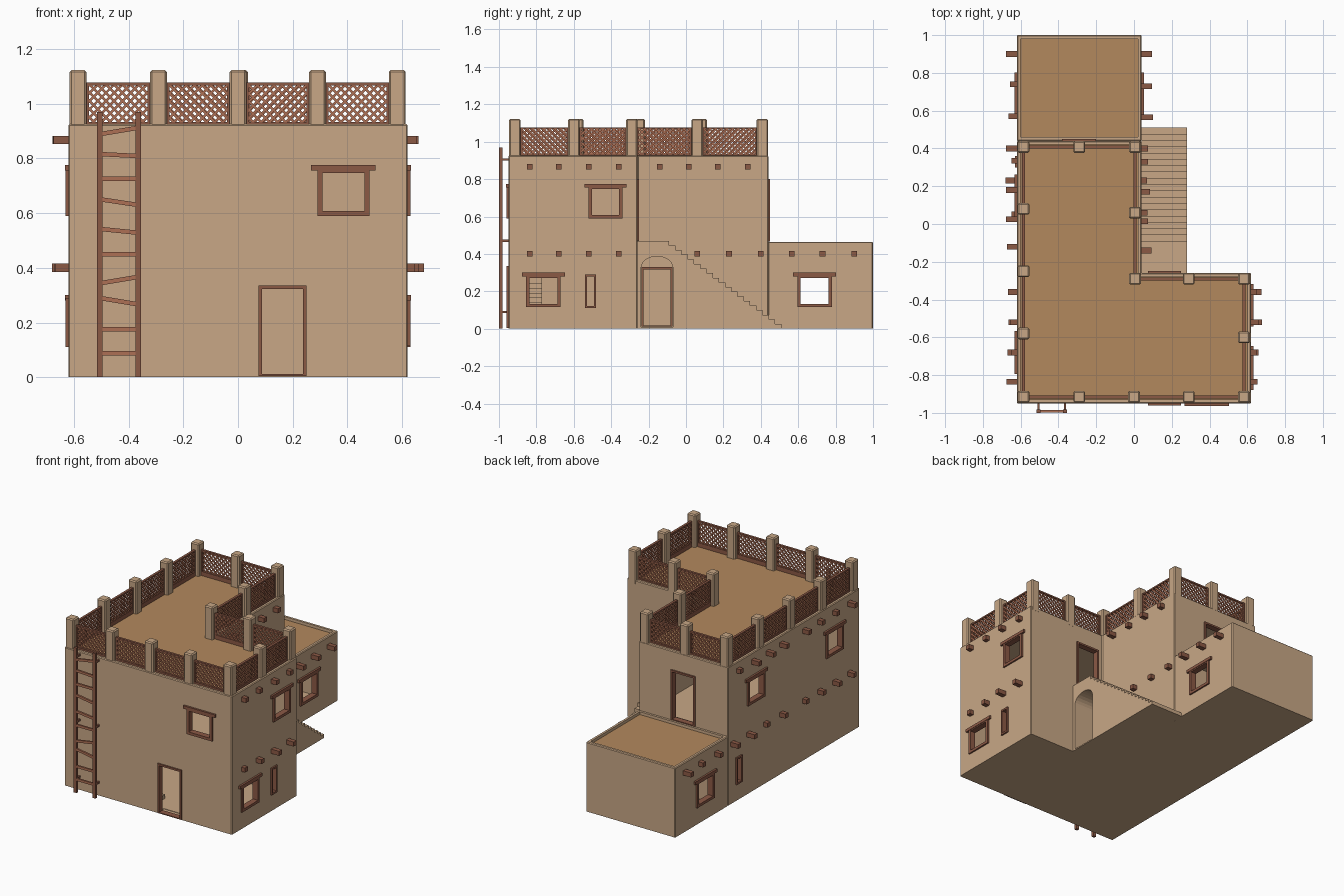
import bpy, bmesh, math, random
from mathutils import Matrix, Vector

if "Cube" in bpy.data.objects:
    bpy.data.objects.remove(bpy.data.objects["Cube"])

random.seed(4)


def material(name, rgb):
    m = bpy.data.materials.new(name)
    m.diffuse_color = (*rgb, 1)
    m.use_nodes = True
    m.node_tree.nodes["Principled BSDF"].inputs["Base Color"].default_value = m.diffuse_color
    return m


CLAY = material("clay", (0.58, 0.39, 0.24))
EARTH = material("roof_earth", (0.45, 0.25, 0.11))
WOOD = material("dark_wood", (0.26, 0.10, 0.06))
REED = material("lattice_wood", (0.42, 0.16, 0.09))


def finish(name, bm, mat):
    bmesh.ops.recalc_face_normals(bm, faces=bm.faces[:])
    me = bpy.data.meshes.new(name)
    bm.to_mesh(me)
    bm.free()
    me.materials.append(mat)
    ob = bpy.data.objects.new(name, me)
    bpy.context.collection.objects.link(ob)
    return ob


def add_box(bm, p, q, m=Matrix()):
    p, q = Vector(p), Vector(q)
    size = [max(abs(c), 1e-4) for c in q - p]
    bmesh.ops.create_cube(bm, size=1, matrix=m @ Matrix.Translation((p + q) / 2) @ Matrix.Diagonal((*size, 1)))


def boxes(name, pairs, mat):
    bm = bmesh.new()
    for p, q in pairs:
        add_box(bm, p, q)
    return finish(name, bm, mat)


def add_prism(bm, pts, lo, hi, axis='z', bevel=0):
    at = (lambda p, h: (p[0], p[1], h)) if axis == 'z' else (lambda p, h: (h, p[0], p[1]))
    rings = [[bm.verts.new(at(p, h)) for p in pts] for h in (lo, hi)]
    bm.faces.new(rings[0][::-1])
    bm.faces.new(rings[1])
    n = len(pts)
    for i in range(n):
        j = (i + 1) % n
        bm.faces.new((rings[0][i], rings[0][j], rings[1][j], rings[1][i]))
    if bevel:
        edges = [e for e in bm.edges if max(v.co.z for v in e.verts) > lo + 0.001]
        bmesh.ops.recalc_face_normals(bm, faces=bm.faces[:])
        bmesh.ops.bevel(bm, geom=edges, offset=bevel, segments=1, affect='EDGES')


def prism(name, pts, lo, hi, mat, axis='z', bevel=0):
    bm = bmesh.new()
    add_prism(bm, pts, lo, hi, axis, bevel)
    return finish(name, bm, mat)


def cut(ob, cutter):
    mod = ob.modifiers.new("cut", 'BOOLEAN')
    mod.operation, mod.solver, mod.object = 'DIFFERENCE', 'EXACT', cutter
    bpy.context.view_layer.objects.active = ob
    bpy.ops.object.modifier_apply(modifier=mod.name)


def main_plan(t):
    return [(-.62 + t, -.95 + t), (.62 - t, -.95 + t), (.62 - t, -.26 - t),
            (.04 - t, -.26 - t), (.04 - t, .44 - t), (-.62 + t, .44 - t)]


def annex_plan(t):
    return [(-.62 + t, .44 + t), (.04 - t, .44 + t), (.04 - t, 1 - t), (-.62 + t, 1 - t)]


# Hollow clay bodies with recessed roofs
main = prism("main_house", main_plan(0), 0, .925, CLAY, bevel=.005)
annex = prism("annex", annex_plan(0), 0, .465, CLAY, bevel=.005)
bm = bmesh.new()
for lo, hi, t in ((.01, .43, .04), (.45, .88, .04), (.90, 1.0, .02)):
    add_prism(bm, main_plan(t), lo, hi)
for lo, hi, t in ((.01, .42, .04), (.44, .60, .02)):
    add_prism(bm, annex_plan(t), lo, hi)
rooms = finish("room_cutter", bm, CLAY)
prism("main_roof", main_plan(.019), .895, .905, EARTH)
prism("annex_roof", annex_plan(.019), .435, .446, EARTH)

# Openings: name, wall axis, wall position, outward sign, u0, u1, z0, z1, lintel
OPENINGS = [
    ("front_door", 'y', -.95, -1, .075, .25, .005, .335, False),
    ("front_window", 'y', -.95, -1, .29, .48, .59, .765, True),
    ("right_low_window", 'x', .62, 1, -.855, -.67, .115, .29, True),
    ("right_slit", 'x', .62, 1, -.54, -.48, .11, .29, False),
    ("right_high_window", 'x', .62, 1, -.52, -.34, .59, .765, True),
    ("arch_door", 'x', .04, 1, -.238, -.072, .012, .33, False),
    ("annex_right_window", 'x', .04, 1, .595, .78, .115, .29, True),
    ("annex_left_window", 'x', -.62, -1, .595, .78, .115, .29, True),
    ("left_slit", 'x', -.62, -1, .30, .36, .11, .29, False),
    ("left_back_window", 'x', -.62, -1, .06, .24, .59, .765, True),
    ("left_front_window", 'x', -.62, -1, -.77, -.59, .59, .765, True),
    ("landing_door", 'y', -.26, 1, .075, .25, .472, .80, False),
    ("roof_door", 'y', .44, 1, -.38, -.20, .467, .80, False),
]


def on_wall(axis, w, s, u, d, z):
    return (w + s * d, u, z) if axis == 'x' else (u, w + s * d, z)


holes = []
for name, ax, w, s, u0, u1, z0, z1, lintel in OPENINGS:
    P = lambda u, d, z: on_wall(ax, w, s, u, d, z)
    t = .018 if lintel else .012
    holes.append((P(u0 + .004, -.055, z0 + .002), P(u1 - .004, .03, z1 - .004)))
    parts = [(P(u0, -.03, z0), P(u0 + t, .01, z1)), (P(u1 - t, -.03, z0), P(u1, .01, z1)),
             (P(u0 + t, -.03, z1 - t), P(u1 - t, .01, z1)),
             (P(u0 + t, -.03, z0), P(u1 - t, .01, z0 + t * (1 if z0 > .1 and z1 - z0 < .25 else .5)))]
    if lintel:
        parts.append((P(u0 - .023, -.01, z1 - .01), P(u1 + .023, .013, z1 + .01)))
    boxes(name + "_frame", parts, WOOD)
openings = boxes("opening_cutter", holes, CLAY)
for body in (main, annex):
    cut(body, rooms)
    cut(body, openings)

# Outer staircase with arched passage
N = 18
profile = [(-.26, 0), (-.26, .47), (-.09, .47)]
for i in range(N):
    y, z = -.09 + .60 * i / N, .47 * (1 - (i + 1) / (N + 1))
    profile += [(y, z), (y + .60 / N, z)]
profile.append((.51, 0))
stairs = prism("outer_stairs", profile, .04, .28, CLAY, 'x')
arch = [(-.24, .008), (-.07, .008)] + [
    (-.155 + .085 * math.cos(math.pi * k / 12), .325 + .062 * math.sin(math.pi * k / 12)) for k in range(13)]
arch_cutter = prism("arch_cutter", arch, .03, .30, CLAY, 'x')
cut(stairs, arch_cutter)
for c in (rooms, openings, arch_cutter):
    bpy.data.objects.remove(c)

# Indoor stairs seen through the low window
boxes("indoor_stairs", [((-.025 * i, -.91, .01), (-.025 * (i + 1), -.77, .01 + .026 * (i + 1)))
                        for i in range(15)], CLAY)

# Projecting roof and floor beams
front_rows = [-.835, -.68, -.52, -.36]
BEAMS = [(.62, 1, .867, front_rows), (.62, 1, .40, front_rows),
         (.04, 1, .867, [-.14, .015, .17, .33]), (.04, 1, .40, [.06, .23, .40, .565, .73, .90]),
         (-.62, -1, .867, front_rows + [-.12, .025, .18, .335]),
         (-.62, -1, .40, front_rows + [-.12, .05, .23, .40, .57, .74, .90])]
boxes("beam_ends", [((w - s * .01, y - .015, z - .015), (w + s * random.uniform(.025, .062), y + .015, z + .015))
                    for w, s, z, ys in BEAMS for y in ys], WOOD)

# Parapet posts, in order round the roof
POSTS = [(-.585, -.915), (-.29, -.915), (0, -.915), (.29, -.915), (.582, -.915), (.582, -.60), (.582, -.29),
         (.29, -.29), (.005, -.29), (.005, .06), (.005, .408), (-.29, .408), (-.585, .408),
         (-.585, .08), (-.585, -.25), (-.585, -.58)]
for k, (x, y) in enumerate(POSTS):
    r = .031
    prism(f"parapet_post_{k + 1}", [(x - r, y - r), (x + r, y - r), (x + r, y + r), (x - r, y + r)],
          .90, 1.122, CLAY, bevel=.007)

# Lattice panels between posts
frame, lattice = bmesh.new(), bmesh.new()
Z0, Z1, PITCH = .930, 1.070, .030
for k, a in enumerate(POSTS):
    a, b = Vector((*a, 0)), Vector((*POSTS[(k + 1) % len(POSTS)], 0))
    d = b - a
    h = d.length / 2 - .028
    M = Matrix.Translation((a + b) / 2) @ Matrix.Rotation(math.atan2(d.y, d.x), 4, 'Z')
    for p, q in (((-h, -.008, .90), (h, .008, Z0 + .003)), ((-h, -.008, Z1 - .003), (h, .008, Z1 + .007)),
                 ((-h, -.008, Z0), (-h + .012, .008, Z1)), ((h - .012, -.008, Z0), (h, .008, Z1))):
        add_box(frame, p, q, M)
    H = Z1 - Z0
    for s in (1, -1):
        c = -h - H + PITCH / 2
        while c < h:
            # slat runs diagonally from (c, bottom) to (c + H, top), clipped to the panel
            u0, u1 = max(c, -h + .004), min(c + H, h - .004)
            if u1 - u0 > .01:
                um = (u0 + u1) / 2
                half = (u1 - u0) / 2 * math.sqrt(2)
                S = M @ Matrix.Translation((s * um, s * .002, Z0 + um - c)) @ Matrix.Rotation(-s * math.pi / 4, 4, 'Y')
                add_box(lattice, (-half, -.003, -.0045), (half, .003, .0045), S)
            c += PITCH
finish("lattice_frames", frame, WOOD)
finish("lattice_slats", lattice, REED)

# Ladder on the front wall
boxes("ladder_rails", [((x - .010, -1.0, 0), (x + .010, -.982, .97)) for x in (-.505, -.365)], WOOD)
boxes("ladder_ties", [((x - .006, -.985, z - .006), (x + .006, -.945, z + .006))
                      for x in (-.505, -.365) for z in (.09, .47, .905)], WOOD)
bm = bmesh.new()
for z, rise in ((.088, 0), (.175, 0), (.278, -.02), (.355, .02), (.45, 0), (.535, -.012),
                (.64, -.018), (.725, 0), (.812, -.006), (.90, .02)):
    R = Matrix.Translation((-.435, -.991, z)) @ Matrix.Rotation(-math.atan2(rise, .12), 4, 'Y')
    add_box(bm, (-.066, -.006, -.008), (.066, .006, .008), R)
finish("ladder_rungs", bm, REED)
